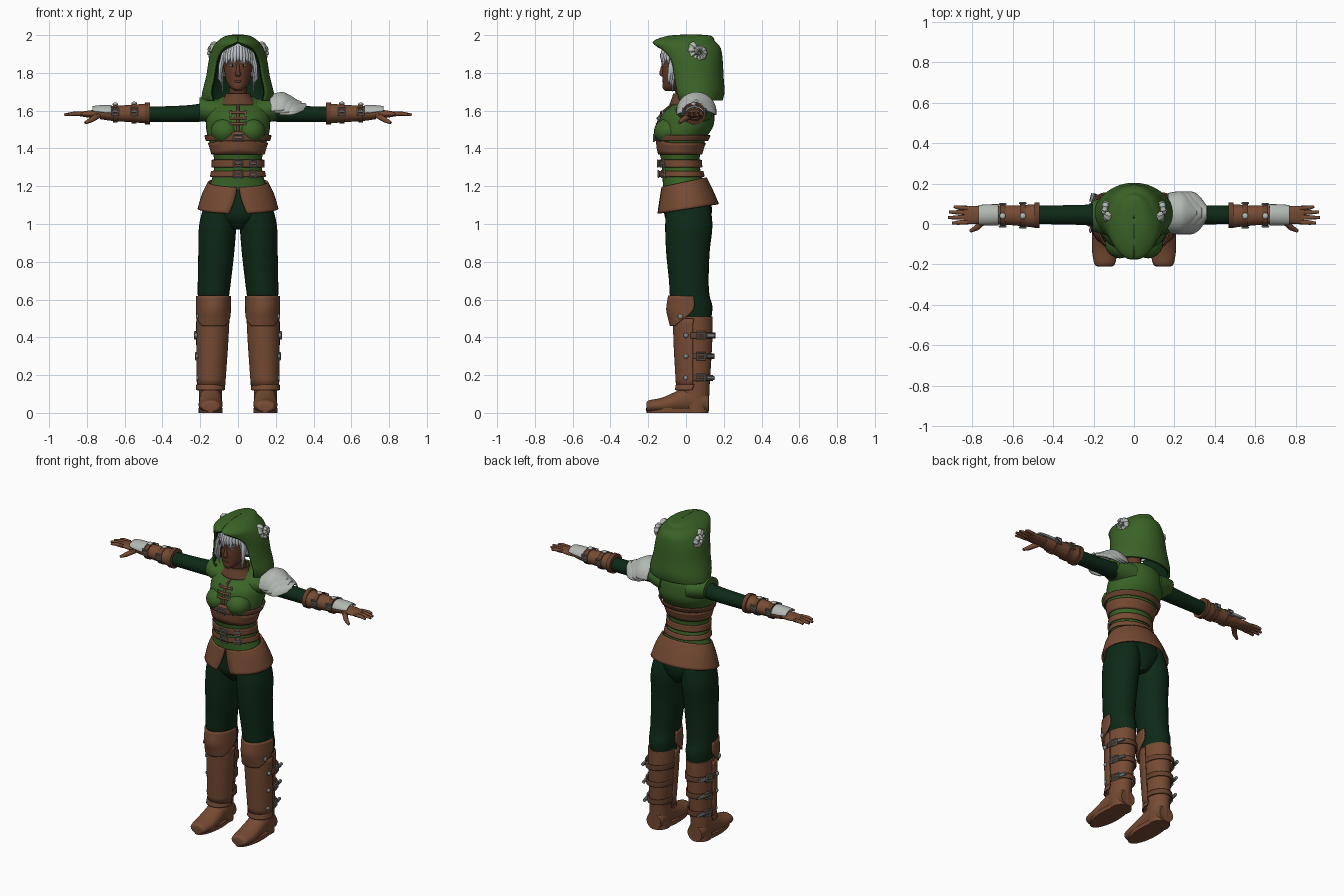
import bpy, bmesh
from math import sin, cos, pi, radians
from mathutils import Vector

U = 0.01  # all part measurements are in hundredths
cube = bpy.data.objects.get("Cube")
if cube:
    bpy.data.objects.remove(cube, do_unlink=True)


def material(name, *rgb):
    m = bpy.data.materials.new(name)
    m.use_nodes = True
    m.diffuse_color = (*rgb, 1)
    m.node_tree.nodes["Principled BSDF"].inputs["Base Color"].default_value = (*rgb, 1)
    return m


GREEN = material("cloth green", .043, .125, .02)
DARK = material("dark green", .004, .022, .008)
LEATHER = material("leather brown", .18, .07, .033)
STRAP = material("strap brown", .13, .052, .026)
SKIN = material("skin brown", .13, .045, .022)
SILVER = material("silver", .45, .48, .45)
STEEL = material("buckle steel", .22, .24, .24)
HAIR = material("hair white", .5, .53, .55)
BLACK = material("black", .01, .008, .008)


def finish(name, mesh, mat, thick=0, mirror=False):
    mesh.materials.clear()
    mesh.materials.append(mat)
    for p in mesh.polygons:
        p.use_smooth = True
    mesh.set_sharp_from_angle(angle=radians(45))
    obj = bpy.data.objects.new(name, mesh)
    bpy.context.collection.objects.link(obj)
    if thick:
        mod = obj.modifiers.new("thickness", "SOLIDIFY")
        mod.thickness, mod.offset = thick * U, 0
    if mirror:
        obj.modifiers.new("mirror", "MIRROR").use_mirror_merge = False
    return obj


def grid(name, rows, mat, closed, cap=False, thick=0, mirror=False):
    bm = bmesh.new()
    vs = [[bm.verts.new(Vector(p) * U) for p in r] for r in rows]
    for a, b in zip(vs, vs[1:]):
        n = len(a)
        for i in range(n if closed else n - 1):
            j = (i + 1) % n
            bm.faces.new((a[i], a[j], b[j], b[i]))
    if cap:
        bm.faces.new(vs[0])
        bm.faces.new(vs[-1])
    bmesh.ops.remove_doubles(bm, verts=bm.verts[:], dist=U / 1000)
    bmesh.ops.recalc_face_normals(bm, faces=bm.faces[:])
    mesh = bpy.data.meshes.new(name)
    bm.to_mesh(mesh)
    bm.free()
    return finish(name, mesh, mat, thick, mirror)


def smooth(rows, steps=4):
    """Catmull-Rom interpolation between the given cross-sections."""
    out = []
    ext = [rows[0], *rows, rows[-1]]
    for a, b, c, d in zip(ext, ext[1:], ext[2:], ext[3:]):
        for k in range(steps):
            t = k / steps
            out.append(tuple(q + t / 2 * (r - p + t * (2 * p - 5 * q + 4 * r - s + t * (3 * (q - r) + s - p)))
                             for p, q, r, s in zip(a, b, c, d)))
    return out + [rows[-1]]


AXES = {"x": lambda t, a, b: (t, a, b), "y": lambda t, a, b: (a, t, b), "z": lambda t, a, b: (a, b, t)}


def skin(name, rows, mat, axis="z", base=0, tilt=0, n=32, **kw):
    """Loft of ellipses (place, centre, centre, radius, radius[, half angle]); a half angle makes an open shell."""
    shell = len(rows[0]) == 6
    pts = []
    for row in smooth(rows):
        t, ca, cb, ra, rb = row[:5]
        half = radians(row[5]) if shell else pi
        angles = [radians(base) + half * (2 * i / n - 1) for i in range(n + shell)]
        pts.append([AXES[axis](t + tilt * cos(a), ca + ra * sin(a), cb - rb * cos(a)) for a in angles])
    kw.setdefault("cap", not shell)
    return grid(name, pts, mat, not shell, **kw)


def tubes(name, paths, mat, cyclic=False, mirror=False):
    """Round rods; each path is (points, radii)."""
    curve = bpy.data.curves.new(name, "CURVE")
    curve.dimensions, curve.bevel_depth, curve.bevel_resolution = "3D", 1, 2
    curve.use_fill_caps = True
    for points, radii in paths:
        sp = curve.splines.new("POLY")
        sp.points.add(len(points) - 1)
        sp.use_cyclic_u = cyclic
        for i, (pt, co) in enumerate(zip(sp.points, points)):
            pt.co = (*(Vector(co) * U), 1)
            pt.radius = U * (radii[i] if isinstance(radii, (list, tuple)) else radii)
    tmp = bpy.data.objects.new("tmp", curve)
    bpy.context.collection.objects.link(tmp)
    mesh = bpy.data.meshes.new_from_object(tmp.evaluated_get(bpy.context.evaluated_depsgraph_get()))
    bpy.data.objects.remove(tmp, do_unlink=True)
    return finish(name, mesh, mat, mirror=mirror)


def ball(name, at, size, mat, mirror=False):
    bm = bmesh.new()
    bmesh.ops.create_uvsphere(bm, u_segments=20, v_segments=12, radius=1)
    for v in bm.verts:
        v.co = Vector(c + k * s for c, k, s in zip(at, v.co, size)) * U
    mesh = bpy.data.meshes.new(name)
    bm.to_mesh(mesh)
    bm.free()
    return finish(name, mesh, mat, mirror=mirror)


def buckles(name, places, u, v, mirror=False):
    """Square frames spanned by the half-size vectors u and v, each with a prong."""
    u, v = Vector(u), Vector(v)
    tubes(name, [([Vector(c) + u * i + v * j for i, j in ((1, 1), (1, -1), (-1, -1), (-1, 1))], .5)
                 for c in places], STEEL, cyclic=True, mirror=mirror)
    tubes(name + "_prong", [([Vector(c) - u, Vector(c) + u], .4) for c in places], STEEL, mirror=mirror)


# Vest
TORSO = [(118, 0, -1, 16, 11), (125, 0, -2, 13.5, 10.5), (133, 0, -3, 12.5, 10), (140, 0, -3, 14, 11.5),
         (146, 0, -2, 16, 13), (152, 0, 0, 17, 14.5), (158, 0, 1, 16.5, 14), (164, 0, 4, 14, 10), (168, 0, 4, 7, 6)]
FINE = smooth(TORSO, 8)
skin("vest", TORSO, GREEN)
ball("vest_bust", (7, -9, 149), (7.5, 8, 7), GREEN, mirror=True)
skin("vest_shoulders", [(9, 4, 159, 10, 7), (15, 4, 160, 9, 6.5), (20.5, 4, 161, 7.5, 6)], GREEN, "x", mirror=True)


def torso_at(z):
    for a, b in zip(FINE, FINE[1:]):
        if a[0] <= z <= b[0]:
            t = (z - a[0]) / (b[0] - a[0])
            return [p + t * (q - p) for p, q in zip(a, b)]


def band(name, lo, hi, off, mat, peak=0):
    rows = []
    for k in range(5):
        row = []
        for i in range(64):
            a = 2 * pi * i / 64
            z = lo + (hi + peak * max(0, cos(a)) ** 6 - lo) * k / 4
            _, cx, cy, rx, ry = torso_at(z)
            row.append((cx + (rx + off) * sin(a), cy - (ry + off) * cos(a), z))
        rows.append(row)
    grid(name, rows, mat, True, thick=.8)


def front(z):
    return torso_at(z)[2] - torso_at(z)[4]


# Corset, belts and lacing
band("corset", 137, 143, .6, LEATHER, 6)
band("corset_strap", 144, 147, 1.2, STRAP)
band("upper_belt", 130, 134, 1, LEATHER)
band("lower_belt", 125, 128, 1, LEATHER)
buckles("belt_buckles", [(0, front(z) - 2, z) for z in (145.5, 132, 126.5)], (2.2, 0, 0), (0, 0, 1.8))
buckles("side_buckles", [(8, front(z) + .5, z) for z in (132, 126.5)], (1.6, .7, 0), (0, 0, 1.8))
tubes("vest_placket", [([(0, front(z) - .2, z) for z in range(149, 166, 2)], .8)], STRAP)
tubes("vest_laces", [([(-4, front(z) - .2, z), (0, front(z) - 1, z), (4, front(z) - .2, z)], .7)
                     for z in (153, 156, 159)], LEATHER)
tubes("lace_toggles", [([(4, front(z) - .3, z - 1), (4, front(z) - .3, z + 1)], .6) for z in (153, 156, 159)],
      STEEL, mirror=True)

# Skirt
skin("skirt", [(122, 0, -1, 15.5, 11.5, 178), (116, 0, 0, 18.5, 13.5, 175), (108, 0, 1, 21, 16, 167)],
     LEATHER, base=180, tilt=-2.5, thick=1)

# Trousers
skin("trouser_seat", [(121, 0, -1, 14, 10), (110, 0, 1, 17.5, 12.5), (103, 0, 1, 13, 12), (97, 0, 2, 4, 8)], DARK)
skin("trouser_legs", [(113, 9, 1, 8, 11), (100, 10.7, 1.5, 9.8, 12.5), (85, 11.5, 1, 9.5, 11.5),
                      (70, 12.5, 1.5, 8.8, 10.5), (62, 13, 2, 8.3, 10.5), (56, 13, 4, 7.8, 10),
                      (48, 13, 4, 7, 9)], DARK, mirror=True)

# Boots
skin("boot_shafts", [(51, 13.5, 4.5, 7.8, 9.5), (40, 13.5, 4.5, 7.7, 9.5), (25, 14, 4.5, 6.8, 8.7),
                     (14, 14.5, 4.5, 6.2, 8), (0, 14.5, 5.5, 6, 6.5)], LEATHER, mirror=True)
skin("boot_greaves", [(50, 13.3, 3, 8.3, 9.5, 95), (35, 13.7, 3, 7.9, 9, 95), (14, 14.3, 3, 7, 7.8, 95)],
     LEATHER, thick=1, mirror=True)
skin("knee_guards", [(62, 13, 3, 8.7, 12, 95), (55, 13, 3, 8.7, 13, 95), (50, 13, 2, 8.6, 11, 75),
                     (46, 13, 1, 8.4, 9, 40)], LEATHER, thick=1, mirror=True)
skin("boot_feet", [(-21, 14.5, 3, 2.5, 1.5), (-20, 14.5, 3.5, 5, 3), (-13, 14.5, 4, 6.3, 4), (-6, 14.5, 5.5, 6.2, 5.5),
                   (0, 14.5, 7, 6, 7), (6, 14.5, 7, 6, 7), (12, 14.5, 5, 5, 5)], LEATHER, "y", mirror=True)
skin("boot_soles", [(0, 14.5, -4.5, 6.3, 16.5), (2.5, 14.5, -4.5, 6.4, 16.6)], LEATHER, mirror=True)
skin("ankle_cuffs", [(15, 14.5, 3, 7.2, 8, 100), (12, 14.5, 2, 7.3, 7.5, 100)], LEATHER, thick=.8, mirror=True)
for z, r in ((41, 8.2), (30, 7.6), (18.5, 7)):
    skin("boot_strap", [(z + d, 14, 5, r, r + 2, 105) for d in (-1.5, 1.5)], STRAP, base=180, thick=.8, mirror=True)
    buckles("boot_buckles", [(14 + r, 8, z)], (-.6, 2, 0), (0, 0, 1.9), mirror=True)
    tubes("boot_strap_end", [([(13 + r, 11, z), (12 + r, 15, z)], 1)], STEEL, mirror=True)
    ball("boot_stud", (14 + r, 0, z), (1, 1.3, 1.3), STEEL, mirror=True)
ball("knee_stud", (21.5, -3, 51), (.8, 1.4, 1.4), STEEL, mirror=True)

# Arms and gauntlets
skin("sleeves", [(14, 4, 160, 6, 5.5), (25, 4.5, 158.5, 5, 4.5), (50, 4.5, 158, 4.5, 4)], DARK, "x", mirror=True)
skin("gauntlets", [(47, 4, 158.5, 6, 5.5), (49, 4, 158.5, 5.8, 5.2), (58, 4.2, 158.5, 5, 4.5),
                   (66, 4.5, 158.5, 4.7, 4), (73, 4.5, 158.5, 4.2, 3)], LEATHER, "x", mirror=True)
for x, r in ((48, 6), (55, 5.4), (65, 4.9)):
    skin("gauntlet_strap", [(x + d, 4.3, 158.5, r + .4, r - .1) for d in (-1.3, 1.3)], STRAP, "x", mirror=True)
for x, r in ((55, 5.4), (65, 4.9)):
    buckles("gauntlet_buckles", [(x, 4.3 + k * (r + .6), 159.5) for k in (-1, 1)], (1.6, 0, 0), (0, 0, 1.7), mirror=True)
    ball("gauntlet_stud", (x, 4, 158.5 + r), (1.5, 1.5, .9), SILVER, mirror=True)
skin("hand_plates", [(67, 4.5, 158, 5, 4.6, 80), (73, 4.5, 158.5, 4.9, 4, 80), (77, 4.5, 159, 4.6, 3, 75)],
     SILVER, "x", base=180, thick=.8, mirror=True)

# Hands
skin("palms", [(71, 4.5, 158.5, 3.5, 2.5), (78, 4.5, 158.2, 4.5, 2), (84, 4.3, 158.2, 4.2, 1.1)], LEATHER, "x", mirror=True)
FINGERS = [((82, y, 158.3), (87, y * 1.1 - .4, 158.4), (end, y * 1.2 - .8, 157.8))
           for y, end in ((1, 90), (3.3, 92), (5.6, 91.5), (7.8, 89))]
tubes("fingers", [(f, (1.2, 1.1, .7)) for f in FINGERS], LEATHER, mirror=True)
tubes("thumbs", [(((74, 2, 157.5), (78, -2, 155), (81, -3.5, 153.5)), (1.8, 1.4, .8))], LEATHER, mirror=True)

# Layered pauldron on the left shoulder
for i, name in enumerate(("upper_pauldron", "middle_pauldron", "lower_pauldron")):
    d = 2.5 * i
    skin(name, [(17 + d, 5.5, 159 - i, 9.5, 9, 85), (23 + d, 5.5, 159 - i, 10.3, 10.5 - i, 85),
                (27 + d, 5.5, 159 - i, 8.5, 9 - i, 75), (31 + d, 5.5, 160 - i, 3.5, 5.5, 60)],
         SILVER, "x", base=180, thick=.8)

# Head and neck
skin("neck", [(160, 0, 2, 5, 5), (176, 0, -2, 4.5, 5.5)], SKIN)
skin("collar", [(163, 0, 1, 10, 9.5), (167, 0, 0, 7, 7), (169, 0, 0, 6.3, 6.5)], STRAP, cap=False, thick=.7)
skin("head", [(170.5, 0, -8.5, 1.5, 2.5), (172, 0, -7.5, 3.8, 4.8), (175, 0, -5, 6, 7.3), (180, 0, -3.5, 7.2, 9),
              (186, 0, -2, 7.8, 10.2), (192, 0, -1, 7, 10), (196, 0, 0, 3, 5)], SKIN)
skin("nose", [(178, 0, -12, .9, 1), (179, 0, -12, 1.5, 2), (180.5, 0, -12, 1.2, 2), (185, 0, -11.5, .7, 1.2)], SKIN)
ball("lips", (0, -11.7, 175.5), (2, .9, .7), STRAP)
ball("eye_whites", (3, -11.2, 183.8), (1.3, .6, .6), HAIR, mirror=True)
ball("eye_pupils", (3, -11.6, 183.8), (.5, .4, .6), BLACK, mirror=True)
tubes("eyebrows", [(((1.3, -12, 185.3), (3, -11.7, 186), (5, -10.3, 185.5)), (.4, .4, .2))], HAIR, mirror=True)

# Hair: cap, fringe and side locks
skin("hair_cap", [(178, 0, 0, 8.5, 9.5, 110), (187, 0, -.5, 8.8, 10.5, 115), (192, 0, -1, 8, 10.5, 150),
                  (196, 0, 0, 4, 6, 175), (197, 0, 0, .2, .2, 180)], HAIR, base=180, thick=.6)
fringe = []
for i in range(-7, 8):
    a = i * .2
    fringe.append(([(2 * sin(a), -6, 196), (6 * sin(a), -2 - 9 * cos(a), 193),
                    (8 * sin(a), -2 - 10.7 * cos(a), 189), (9 * sin(a), -2 - 10.8 * cos(a), 185.5 - i % 3)],
                   (1, 1.5, 1.2, .2)))
tubes("hair_fringe", fringe, HAIR)
tubes("side_locks", [(((7, -6, 192), (9, -6 - k, 184), (8.7 + k / 2, -7 - k, 177), (8, -7 - k, 170 + 2 * k)),
                      (1.2, 1.3, .9, .2)) for k in (0, 1, 2)], HAIR, mirror=True)

# Hood with dark lining
HOOD = [(200, 0, 3, .2, .2, 180), (199.3, 0, 2, 6, 11, 180), (196.5, 0, -1, 10.5, 16, 179), (193, 0, 1, 13, 17, 146),
        (187, 0, 3, 15, 16, 133), (178, 0, 4, 16.5, 15.5, 130), (170, 0, 5, 18.5, 15, 130), (165.5, 0, 6, 19, 13, 136)]
skin("hood", HOOD, GREEN, base=180, n=48, thick=.8)
skin("hood_lining", [(z - 1 if z > 190 else z, x, y, max(rx - 1, .1), max(ry - 1, .1), h)
                     for z, x, y, rx, ry, h in HOOD], DARK, base=180, n=48)

# Curled ram horns on the hood
coil = [(12.5 + 3 * t, 7 + (.5 + 4 * (1 - t)) * cos(9 * t + 2), 91 + (.5 + 4 * (1 - t)) * sin(9 * t + 2))
        for t in (i / 44 for i in range(45))]
tubes("horns", [(coil, [(2.3 - i / 32) * (1 + .15 * (i % 3 - 1)) for i in range(45)])], SILVER, mirror=True).location.z = 1
